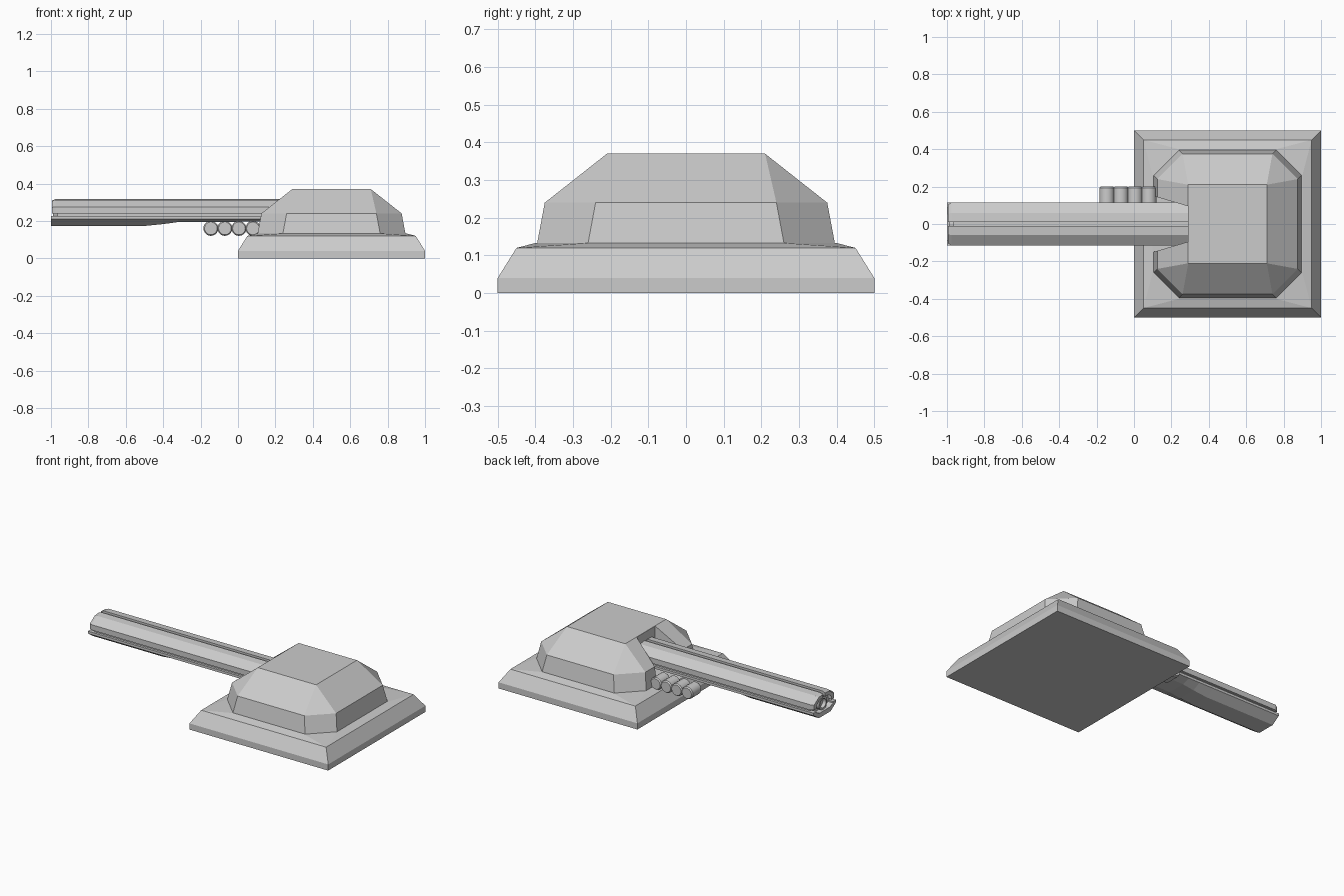
import bpy, bmesh
from math import cos, sin, tau

if "Cube" in bpy.data.objects:
    bpy.data.objects.remove(bpy.data.objects["Cube"])


def loft(name, rings):
    """Skin a list of equal-length vertex rings and cap both ends."""
    bm = bmesh.new()
    rows = [[bm.verts.new(p) for p in r] for r in rings]
    n = len(rings[0])
    for a, b in zip(rows, rows[1:]):
        for i in range(n):
            j = (i + 1) % n
            bm.faces.new((a[i], a[j], b[j], b[i]))
    bm.faces.new(rows[0])
    bm.faces.new(rows[-1])
    bmesh.ops.remove_doubles(bm, verts=bm.verts, dist=1e-5)
    bmesh.ops.recalc_face_normals(bm, faces=bm.faces)
    me = bpy.data.meshes.new(name)
    bm.to_mesh(me)
    bm.free()
    ob = bpy.data.objects.new(name, me)
    bpy.context.collection.objects.link(ob)
    return ob


def octagon(h, f, z, cx=0.5):
    """Square of half size h with corners cut at f (f == h leaves it square)."""
    pts = [(h, -f), (h, f), (f, h), (-f, h), (-h, f), (-h, -f), (-f, -h), (f, -h)]
    return [(cx + x, y, z) for x, y in pts]


def circle_x(x, r, z, n=20):
    return [(x, r * cos(tau * i / n), z + r * sin(tau * i / n)) for i in range(n)]


def smooth(ob):
    bpy.ops.object.select_all(action='DESELECT')
    bpy.context.view_layer.objects.active = ob
    ob.select_set(True)
    bpy.ops.object.shade_smooth_by_angle(angle=0.6)


# Base plinth, its top rising gently to the turret foot
loft("base", [octagon(.5, .5, 0), octagon(.5, .5, .04), octagon(.45, .45, .12),
              octagon(.4, .26, .133)])

# Faceted turret with a flared slot for the gun
turret = loft("turret", [octagon(.397, .26, .125), octagon(.395, .26, .133),
                         octagon(.375, .24, .24), octagon(.21, .21, .37)])
slot = [(.289, -.095), (.289, .095), (0, .18), (0, -.18)]
cutter = loft("slot_cutter", [[(x, y, z) for x, y in slot] for z in (.1, .5)])
cutter.hide_render = True
cutter.hide_set(True)
cut = turret.modifiers.new("slot", 'BOOLEAN')
cut.operation, cut.object, cut.solver = 'DIFFERENCE', cutter, 'EXACT'

# Gun casing: upper and lower shells, mirrored about the centre line
CZ = .245


def section(profile, x, scale=1, floor=0):
    return [(x, y * scale, max(floor, CZ + (z - CZ) * scale)) for y, z in profile]


upper = [(.012, .316), (.06, .312), (.115, .275), (.115, .24),
         (.085, .24), (.085, .262), (.05, .29), (.012, .29)]
lower = [(.115, .226), (.115, .21), (.06, .173), (0, .173),
         (0, .203), (.05, .203), (.085, .217), (.085, .226)]
shells = [
    loft("upper_casing", [section(upper, -.995, .9), section(upper, -.975),
                          section(upper, .29)]),
    loft("lower_casing", [section(lower, -1), section(lower, -.5),
                          section(lower, -.4, 1, .183), section(lower, -.32, 1, .194),
                          section(lower, .29, 1, .197)]),
]
for ob in shells:
    ob.modifiers.new("mirror", 'MIRROR').use_axis = (False, True, False)

# Filler core inside the casing and the bored barrel
core = [(.1, .22), (.1, .262), (.055, .303), (-.055, .303),
        (-.1, .262), (-.1, .22), (-.05, .2), (.05, .2)]
loft("casing_core", [section(core, -.965), section(core, .29)])
smooth(loft("barrel_bore", [circle_x(.28, .042, CZ), circle_x(-.988, .042, CZ),
                            circle_x(-.988, .03, CZ), circle_x(-.9, .03, CZ)]))

# Row of four side launcher tubes
for k in range(4):
    cx = -.145 + .075 * k
    rings = [[(cx + r * cos(tau * i / 20), y, .16 + r * sin(tau * i / 20))
              for i in range(20)]
             for y, r in ((.1, .034), (.108, .04), (.192, .04), (.2, .034))]
    smooth(loft(f"launcher_tube_{k + 1}", rings))
